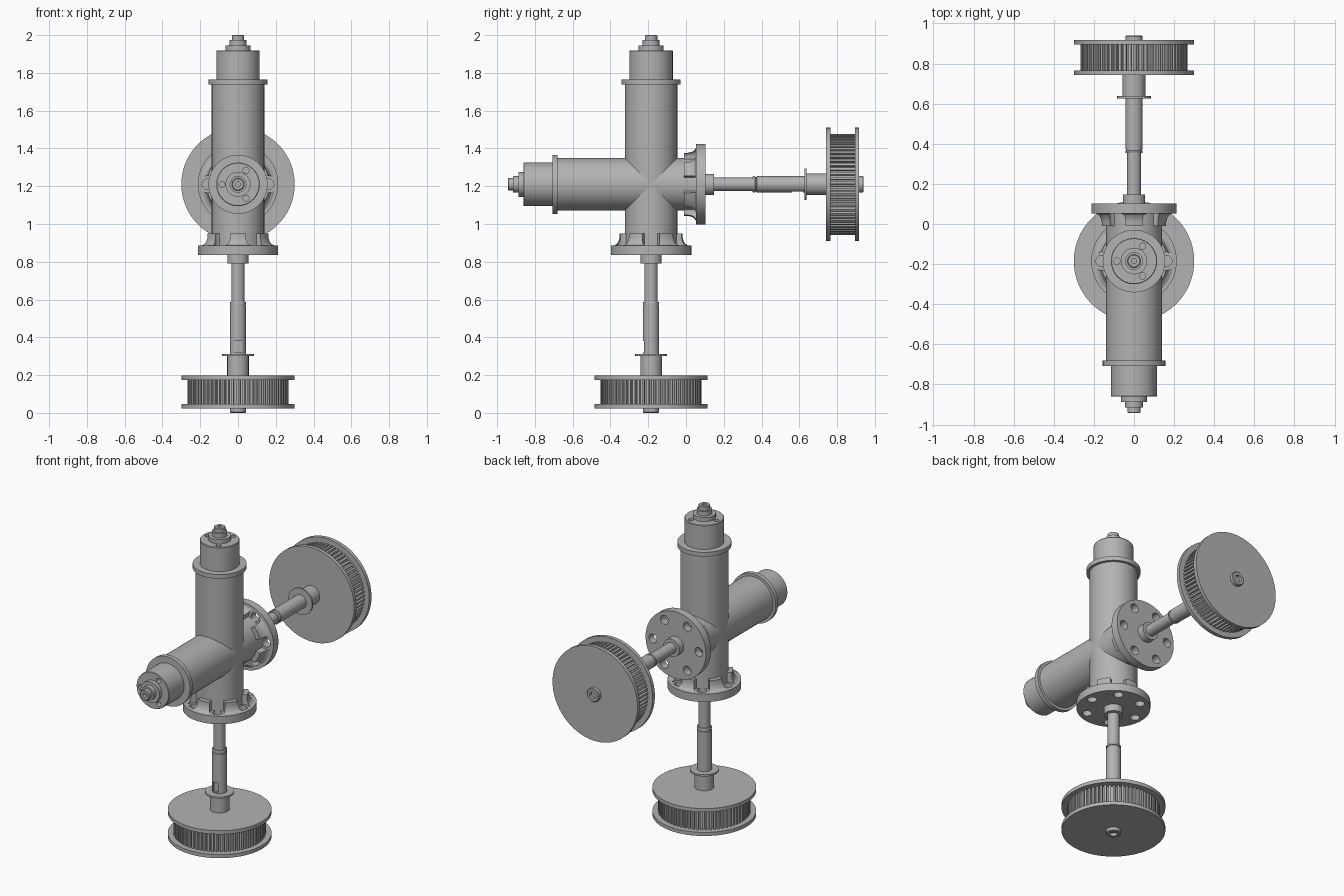
import bpy, bmesh, math
from mathutils import Matrix, Vector

if "Cube" in bpy.data.objects:
    bpy.data.objects.remove(bpy.data.objects["Cube"])

grey = bpy.data.materials.new("machined grey")
grey.diffuse_color = (0.45, 0.45, 0.45, 1)
grey.use_nodes = True
grey.node_tree.nodes["Principled BSDF"].inputs["Base Color"].default_value = grey.diffuse_color


def to_object(name, bm):
    bmesh.ops.remove_doubles(bm, verts=bm.verts, dist=1e-5)
    bmesh.ops.recalc_face_normals(bm, faces=bm.faces)
    mesh = bpy.data.meshes.new(name)
    bm.to_mesh(mesh)
    bm.free()
    mesh.materials.append(grey)
    obj = bpy.data.objects.new(name, mesh)
    bpy.context.collection.objects.link(obj)
    return obj


def add_lathe(bm, profile, seg, offset=(0, 0, 0)):
    """Revolve (radius, height) points around z; ends on the axis close it."""
    off = Vector(offset)
    rings = []
    for r, z in profile:
        if r == 0:
            rings.append([bm.verts.new(off + Vector((0, 0, z)))])
        else:
            rings.append([bm.verts.new(off + Vector((r * math.cos(a), r * math.sin(a), z)))
                          for a in (2 * math.pi * i / seg for i in range(seg))])
    for a, b in zip(rings, rings[1:]):
        for i in range(seg):
            j = (i + 1) % seg
            quad = [a[i % len(a)], a[j % len(a)], b[j % len(b)], b[i % len(b)]]
            bm.faces.new(list(dict.fromkeys(quad)))


def lathe(name, profile, seg=64):
    bm = bmesh.new()
    add_lathe(bm, profile, seg)
    return to_object(name, bm)


def ring_cutter(profile, radius, count, start=0.0):
    bm = bmesh.new()
    for i in range(count):
        a = start + 2 * math.pi * i / count
        add_lathe(bm, profile, 24, (radius * math.cos(a), radius * math.sin(a), 0))
    return to_object("cutter", bm)


def cut(obj, cutter):
    mod = obj.modifiers.new("cut", 'BOOLEAN')
    mod.operation = 'DIFFERENCE'
    mod.solver = 'EXACT'
    mod.object = cutter
    bpy.context.view_layer.objects.active = obj
    bpy.ops.object.modifier_apply(modifier=mod.name)
    bpy.data.objects.remove(cutter)


def toothed_rim(name, r_out, r_in, z0, z1, teeth):
    """Timing pulley rim with evenly spaced square grooves."""
    bm = bmesh.new()
    loop = []
    step = 2 * math.pi / teeth
    for i in range(teeth):
        for f, r in ((0.0, r_in), (0.06, r_out), (0.56, r_out), (0.62, r_in)):
            a = (i + f) * step
            loop.append((r * math.cos(a), r * math.sin(a)))
    low = [bm.verts.new((x, y, z0)) for x, y in loop]
    high = [bm.verts.new((x, y, z1)) for x, y in loop]
    for i in range(len(loop)):
        j = (i + 1) % len(loop)
        bm.faces.new((low[i], low[j], high[j], high[i]))
    bm.faces.new(low[::-1])
    bm.faces.new(high)
    return to_object(name, bm)


def drive_unit(prefix, extra, matrix):
    """One pipe, flange, shaft and pulley; z = 0 is the outer flange face."""
    e = extra
    parts = []

    # pipe with end collar
    parts.append(lathe(prefix + "_pipe", [(0, 0.05), (0.139, 0.05), (0.139, 0.785 + e), (0, 0.785 + e)]))
    parts.append(lathe(prefix + "_pipe_collar", [
        (0, 0.783 + e), (0.156, 0.783 + e), (0.156, 0.81 + e), (0, 0.81 + e)]))

    # end cap with three screw holes
    cap = lathe(prefix + "_end_cap", [
        (0, 0.80 + e), (0.115, 0.80 + e), (0.115, 0.96 + e), (0.112, 0.964 + e), (0, 0.964 + e)])
    cut(cap, ring_cutter([(0, 0.93 + e), (0.016, 0.93 + e), (0.016, 1.0 + e), (0, 1.0 + e)],
                         0.085, 3, math.pi / 3))
    parts.append(cap)

    # stepped tip with a centre bore
    parts.append(lathe(prefix + "_stepped_tip", [
        (0, 0.95 + e), (0.066, 0.95 + e), (0.066, 0.99 + e), (0.044, 0.99 + e), (0.044, 1.018 + e),
        (0.033, 1.018 + e), (0.033, 1.042 + e), (0.029, 1.045 + e),
        (0.013, 1.045 + e), (0.013, 1.02 + e), (0, 1.02 + e)], 48))

    # flange with flared neck, bolt holes and bolt pockets
    flange = lathe(prefix + "_flange", [
        (0, 0), (0.213, 0), (0.213, 0.05), (0.195, 0.05), (0.181, 0.058), (0.172, 0.072),
        (0.167, 0.092), (0.167, 0.113), (0, 0.113)], 72)
    cut(flange, ring_cutter([(0, -0.02), (0.028, -0.02), (0.028, 0.049), (0.045, 0.049),
                             (0.045, 0.13), (0, 0.13)], 0.162, 6))
    parts.append(flange)

    # shaft with bearing hub, groove and key slot
    shaft = lathe(prefix + "_shaft", [
        (0, 0.01), (0.056, 0.01), (0.056, -0.045), (0.035, -0.045), (0.035, -0.25),
        (0.041, -0.25), (0.043, -0.254), (0.043, -0.262), (0.039, -0.264), (0.039, -0.27),
        (0.043, -0.272), (0.043, -0.53), (0, -0.53)], 48)
    bm = bmesh.new()
    bmesh.ops.create_cube(bm, size=1, matrix=Matrix.Translation((0, -0.045, -0.487))
                          @ Matrix.Diagonal((0.04, 0.03, 0.06, 1)))
    cut(shaft, to_object("cutter", bm))
    parts.append(shaft)

    # pulley hub with thin collar
    parts.append(lathe(prefix + "_pulley_hub", [
        (0, -0.524), (0.084, -0.524), (0.084, -0.535), (0.057, -0.535), (0.057, -0.645), (0, -0.645)], 48))

    # pulley: two side discs and toothed rim
    for side, z0, z1 in (("inner", -0.662, -0.639), ("outer", -0.814, -0.791)):
        parts.append(lathe(f"{prefix}_pulley_{side}_disc",
                           [(0, z0), (0.30, z0), (0.30, z1), (0, z1)], 96))
    parts.append(toothed_rim(prefix + "_pulley_teeth", 0.267, 0.247, -0.795, -0.658, 66))

    # recessed shaft end on the outer disc
    parts.append(lathe(prefix + "_shaft_end", [
        (0, -0.80), (0.043, -0.80), (0.043, -0.833), (0.039, -0.837),
        (0.022, -0.837), (0.022, -0.818), (0, -0.818)], 48))

    for obj in parts:
        obj.data.transform(matrix)
        bpy.ops.object.select_all(action='DESELECT')
        obj.select_set(True)
        bpy.context.view_layer.objects.active = obj
        bpy.ops.object.shade_smooth_by_angle(angle=math.radians(25))


# upright unit, and lying unit whose pulley points backwards
drive_unit("upright", 0.118, Matrix.Translation((0, -0.185, 0.837)))
drive_unit("lying", 0.0, Matrix.Translation((0, 0.103, 1.21)) @ Matrix.Rotation(math.pi / 2, 4, 'X'))
